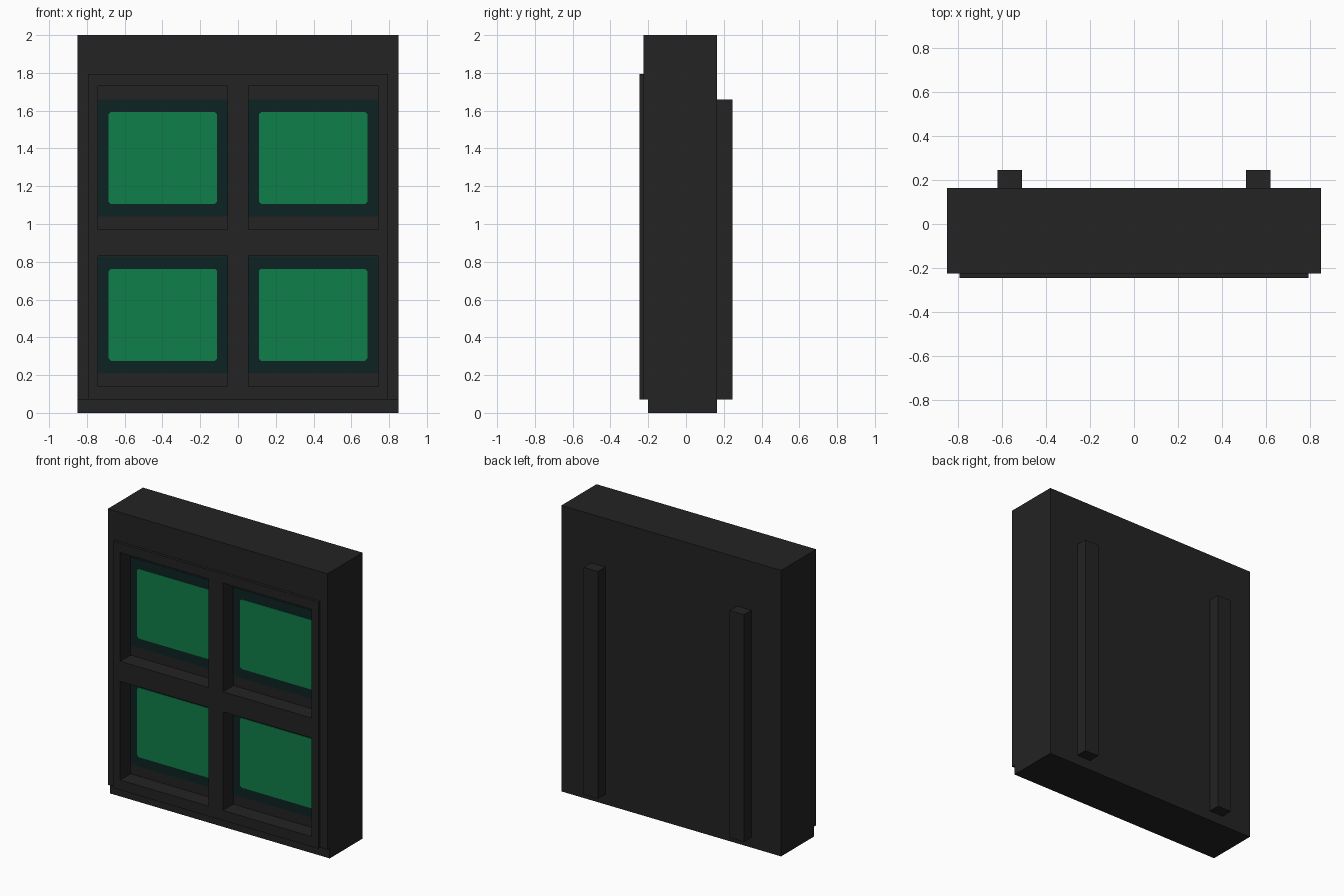
import bpy, bmesh

if "Cube" in bpy.data.objects:
    bpy.data.objects.remove(bpy.data.objects["Cube"])


def material(name, rgb):
    m = bpy.data.materials.new(name)
    m.diffuse_color = (*rgb, 1)
    m.use_nodes = True
    m.node_tree.nodes["Principled BSDF"].inputs["Base Color"].default_value = m.diffuse_color
    return m


BLACK = material("black casing", (0.0168, 0.0168, 0.0168))
TEAL = material("dark teal bezel", (0.0042, 0.0157, 0.0157))
GREEN = material("green screen", (0.0046, 0.209, 0.067))


def finish(name, bm, mat):
    bmesh.ops.recalc_face_normals(bm, faces=bm.faces)
    me = bpy.data.meshes.new(name)
    bm.to_mesh(me)
    bm.free()
    if mat:
        me.materials.append(mat)
    ob = bpy.data.objects.new(name, me)
    bpy.context.collection.objects.link(ob)
    return ob


def prism(name, points, axis, a, b, mat):
    """Extrude a 2D outline along x (points are y,z) or y (points are x,z)."""
    bm = bmesh.new()
    place = (lambda p, t: (t, *p)) if axis == "x" else (lambda p, t: (p[0], t, p[1]))
    face = bm.faces.new([bm.verts.new(place(p, a)) for p in points])
    ext = bmesh.ops.extrude_face_region(bm, geom=[face])
    for v in ext["geom"]:
        if isinstance(v, bmesh.types.BMVert):
            v.co["xyz".index(axis)] = b
    return finish(name, bm, mat)


def box(name, x0, x1, y0, y1, z0, z1, mat=None):
    return prism(name, [(x0, z0), (x1, z0), (x1, z1), (x0, z1)], "y", y0, y1, mat)


# Casing with a stepped-back plinth, and the raised front frame
casing = prism("casing", [(-0.2, 0), (0.163, 0), (0.163, 2), (-0.225, 2),
                          (-0.225, 0.07), (-0.2, 0.07)], "x", -0.85, 0.85, BLACK)
frame = box("front_frame", -0.793, 0.793, -0.245, -0.225, 0.07, 1.795, BLACK)

# Four recessed bays, each with a bezel and a screen on its back wall
RECESS = -0.13
for row, (z0, z1, s0) in {"lower": (0.14, 0.83, 0.21),
                          "upper": (0.97, 1.73, 1.04)}.items():
    for side, x0 in {"left": -0.74, "right": 0.055}.items():
        x1 = x0 + 0.685
        cutter = box(f"{row}_{side}_cutter", x0, x1, -0.4, RECESS, z0, z1)
        cutter.hide_render = True
        cutter.hide_viewport = True
        for ob in (casing, frame):
            mod = ob.modifiers.new("bay", "BOOLEAN")
            mod.operation = "DIFFERENCE"
            mod.solver = "EXACT"
            mod.object = cutter
        box(f"{row}_{side}_bezel", x0, x1, RECESS - 0.003, RECESS, s0, s0 + 0.619, TEAL)
        # Screen with clipped corners
        l, r, b, t, c = x0 + 0.055, x1 - 0.055, s0 + 0.066, s0 + 0.553, 0.012
        prism(f"{row}_{side}_screen",
              [(l + c, b), (r - c, b), (r, b + c), (r, t - c),
               (r - c, t), (l + c, t), (l, t - c), (l, b + c)],
              "y", RECESS - 0.006, RECESS - 0.003, GREEN)

# Two rails on the back
for side, x in {"left": -0.565, "right": 0.565}.items():
    box(f"{side}_back_rail", x - 0.055, x + 0.055, 0.163, 0.245, 0.07, 1.66, BLACK)
